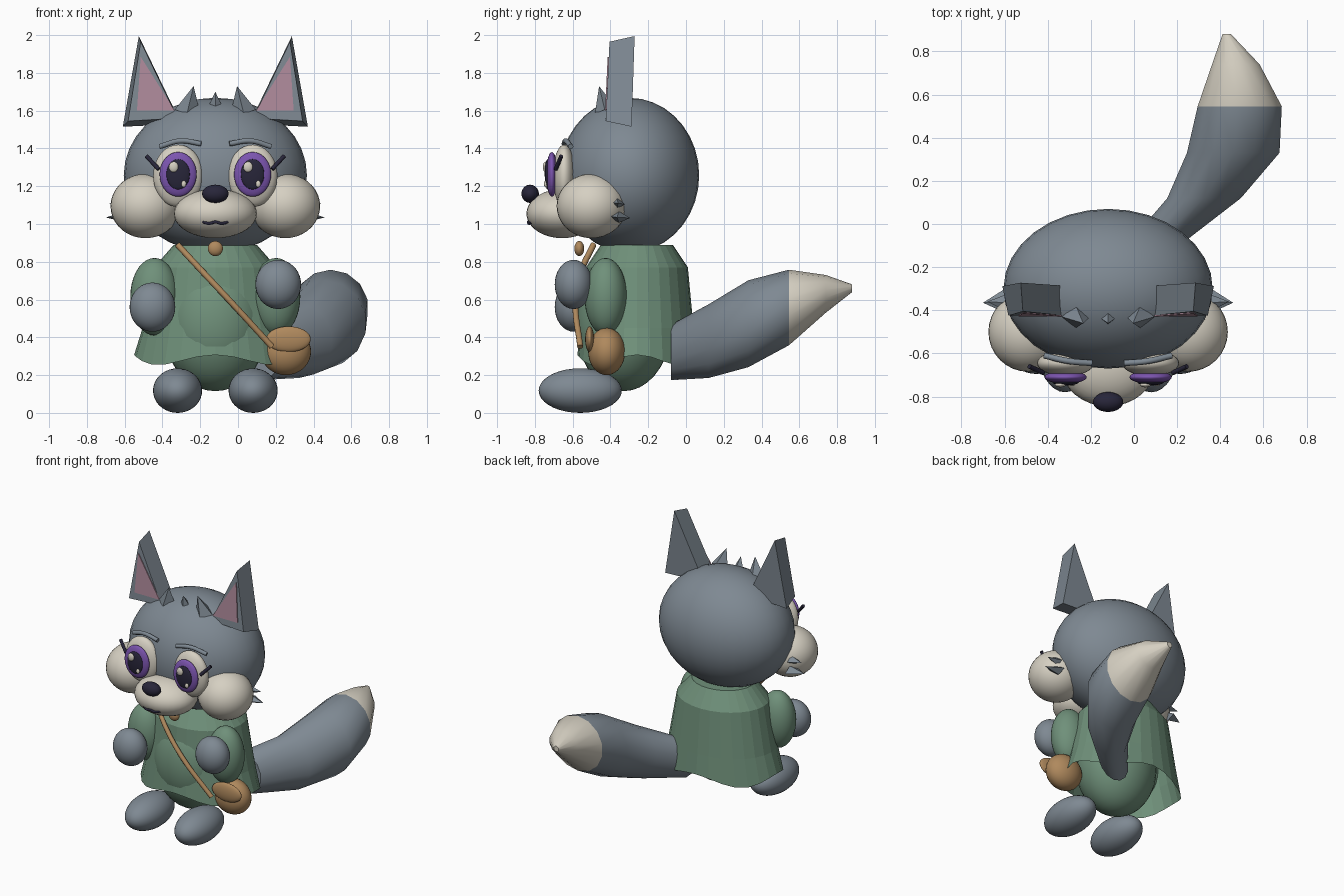
import bpy, bmesh, math
from mathutils import Vector

cube = bpy.data.objects.get("Cube")
if cube:
    bpy.data.objects.remove(cube, do_unlink=True)

CX = -0.12  # centre line of the body
SIDES = (("right", -1), ("left", 1))


def material(name, r, g, b):
    m = bpy.data.materials.new(name)
    m.use_nodes = True
    m.diffuse_color = (r, g, b, 1)
    bsdf = next(n for n in m.node_tree.nodes if n.type == "BSDF_PRINCIPLED")
    bsdf.inputs["Base Color"].default_value = (r, g, b, 1)
    return m


GRAY = material("slate_gray", 0.21, 0.25, 0.29)
CREAM = material("cream", 0.67, 0.63, 0.54)
GREEN = material("sage_green", 0.16, 0.28, 0.195)
BROWN = material("tan_leather", 0.43, 0.25, 0.11)
PURPLE = material("violet", 0.20, 0.09, 0.43)
NAVY = material("dark_navy", 0.021, 0.019, 0.042)
PINK = material("dusty_pink", 0.43, 0.26, 0.33)


def add_mesh(name, bm, mat, smooth=False):
    bmesh.ops.recalc_face_normals(bm, faces=bm.faces)
    for f in bm.faces:
        f.smooth = smooth
    me = bpy.data.meshes.new(name)
    bm.to_mesh(me)
    bm.free()
    me.materials.append(mat)
    ob = bpy.data.objects.new(name, me)
    bpy.context.collection.objects.link(ob)
    return ob


def ball(name, loc, size, mat):
    bm = bmesh.new()
    bmesh.ops.create_uvsphere(bm, u_segments=32, v_segments=18, radius=1)
    bmesh.ops.scale(bm, vec=size, verts=bm.verts)
    ob = add_mesh(name, bm, mat, True)
    ob.location = loc
    return ob


def tube(name, points, radius, mat):
    cu = bpy.data.curves.new(name, "CURVE")
    cu.dimensions = "3D"
    cu.bevel_depth = radius
    cu.bevel_resolution = 3
    cu.use_fill_caps = True
    sp = cu.splines.new("BEZIER")
    sp.bezier_points.add(len(points) - 1)
    for bp, p in zip(sp.bezier_points, points):
        bp.co = p
        bp.handle_left_type = bp.handle_right_type = "AUTO"
    cu.materials.append(mat)
    ob = bpy.data.objects.new(name, cu)
    bpy.context.collection.objects.link(ob)
    return ob


def spike(name, base, tip, u, v, mat):
    """Four-sided cone with base half-axes u and v."""
    bm = bmesh.new()
    b, u, v = Vector(base), Vector(u), Vector(v)
    ring = [bm.verts.new(b + d) for d in (u, v, -u, -v)]
    top = bm.verts.new(tip)
    bm.faces.new(ring)
    for i in range(4):
        bm.faces.new((ring[i], ring[(i + 1) % 4], top))
    return add_mesh(name, bm, mat)


def loft(rings, close_start=True, close_end=True):
    bm = bmesh.new()
    loops = [[bm.verts.new(p) for p in r] for r in rings]
    n = len(loops[0])
    for a, b in zip(loops, loops[1:]):
        for i in range(n):
            j = (i + 1) % n
            bm.faces.new((a[i], a[j], b[j], b[i]))
    if close_start:
        bm.faces.new(loops[0])
    if close_end:
        bm.faces.new(loops[-1])
    return bm


# Head, muzzle, nose and mouth
ball("head", (CX, -0.30, 1.258), (0.485, 0.37, 0.41), GRAY)
ball("muzzle", (CX, -0.655, 1.055), (0.22, 0.19, 0.13), CREAM)
ball("nose", (CX, -0.825, 1.16), (0.07, 0.046, 0.048), NAVY)
tube("mouth", [(CX - 0.08, -0.81, 1.02), (CX - 0.035, -0.83, 1.003), (CX, -0.835, 1.01),
               (CX + 0.035, -0.83, 1.003), (CX + 0.08, -0.81, 1.02)], 0.008, NAVY)

for side, s in SIDES:
    def at(x, y, z):
        return (CX + s * x, y, z)

    # Cheeks with fur points
    ball(side + "_cheek", at(0.37, -0.50, 1.095), (0.185, 0.185, 0.17), CREAM)
    spike(side + "_cheek_fur_low", at(0.47, -0.355, 1.037), at(0.58, -0.365, 1.035),
          (0, 0.06, -0.005), (0, 0, 0.03), GRAY)
    spike(side + "_cheek_fur_high", at(0.47, -0.365, 1.11), at(0.56, -0.36, 1.11),
          (0, 0.04, -0.005), (0, 0, 0.03), GRAY)

    # Eyes
    ex = CX + s * 0.197
    ball(side + "_eye_white", (ex, -0.645, 1.255), (0.132, 0.06, 0.165), CREAM)
    ball(side + "_iris", (ex, -0.71, 1.263), (0.098, 0.03, 0.118), PURPLE)
    ball(side + "_pupil", (ex, -0.733, 1.263), (0.062, 0.015, 0.08), NAVY)
    ball(side + "_eye_glint", (ex - 0.024, -0.745, 1.302), (0.025, 0.012, 0.028), CREAM)
    ball(side + "_small_glint", (ex + 0.03, -0.742, 1.212), (0.013, 0.01, 0.018), CREAM)
    tube(side + "_eyelash", [at(0.30, -0.69, 1.29), at(0.365, -0.66, 1.36)], 0.011, NAVY)
    tube(side + "_eyebrow", [at(0.075, -0.645, 1.425), at(0.185, -0.635, 1.44),
                             at(0.295, -0.61, 1.41)], 0.014, GRAY)

    # Ears: tapered triangular blocks with a thin pink inset plate
    back = [at(0.405, -0.272, 1.995), at(0.49, -0.288, 1.515), at(0.18, -0.288, 1.53)]
    front = [at(0.395, -0.405, 1.965), at(0.462, -0.425, 1.545), at(0.20, -0.425, 1.56)]
    add_mesh(side + "_ear", loft([back, front]), GRAY)
    plate = [[at(x, -0.405 - 0.047 * (1.965 - z) - d, z)
              for x, z in ((0.395, 1.885), (0.415, 1.6), (0.215, 1.6))] for d in (0, 0.006)]
    add_mesh(side + "_inner_ear", loft(plate), PINK)

    # Sleeves, hands and feet
    ball(side + "_sleeve", at(0.322, -0.425, 0.615), (0.128, 0.112, 0.205), GREEN)
    hand_z = 0.68 if s > 0 else 0.56
    ball(side + "_hand", at(0.333, -0.595, hand_z), (0.121, 0.1, 0.13), GRAY)
    ball(side + "_foot", at(0.20, -0.56, 0.118), (0.13, 0.22, 0.118), GRAY)

# Forehead tufts
for name, x, lean, w, z in (("right", -0.15, 0.035, 0.065, 1.73), ("middle", 0, 0, 0.045, 1.70),
                            ("left", 0.15, -0.035, 0.065, 1.73)):
    spike(name + "_forehead_tuft", (CX + x, -0.43, 1.605), (CX + x + lean, -0.46, z),
          (w, 0, 0), (0, w * 0.8, 0.02), GRAY)

# Body under a tunic with a wavy flared hem
ball("body", (CX, -0.33, 0.47), (0.28, 0.255, 0.355), GREEN)
SEG = 28
profile = [(0.89, 0.22, 0.19), (0.77, 0.325, 0.27), (0.45, 0.385, 0.30), (0.28, 0.43, 0.315)]
rings = []
for k, (z, rx, ry) in enumerate(profile):
    wave = 0.027 if k == len(profile) - 1 else 0
    rings.append([(CX + rx * math.cos(a), -0.26 + ry * math.sin(a), z + wave * math.cos(4 * a))
                  for a in (2 * math.pi * i / SEG for i in range(SEG))])
add_mesh("tunic", loft(rings, close_end=False), GREEN)

# Collar bead, strap and bag
ball("collar_bead", (CX, -0.565, 0.87), (0.04, 0.026, 0.04), BROWN)
tube("bag_strap", [(-0.32, -0.49, 0.89), (-0.19, -0.555, 0.75), (-0.04, -0.585, 0.59),
                   (0.18, -0.56, 0.35)], 0.016, BROWN)
ball("bag", (0.253, -0.42, 0.325), (0.134, 0.098, 0.125), BROWN)
ball("bag_flap", (0.267, -0.51, 0.39), (0.118, 0.024, 0.068), BROWN)

# Tail with a cream tip
tail_rings = [(0.11, -0.08, 0.32, 0.13, 0.147), (0.325, 0.12, 0.38, 0.175, 0.195),
              (0.46, 0.33, 0.472, 0.22, 0.23), (0.49, 0.545, 0.558, 0.2, 0.2),
              (0.472, 0.74, 0.63, 0.113, 0.1), (0.43, 0.88, 0.66, 0.02, 0.02)]
bm = loft([[(x + rx * math.cos(a), y, z + rz * math.sin(a))
            for a in (2 * math.pi * (i + 0.5) / 14 for i in range(14))]
           for x, y, z, rx, rz in tail_rings])
tail = add_mesh("tail", bm, GRAY, True)
tail.data.materials.append(CREAM)
for f in tail.data.polygons:
    f.material_index = 1 if f.center.y > 0.545 else 0
    f.use_smooth = len(f.vertices) == 4
